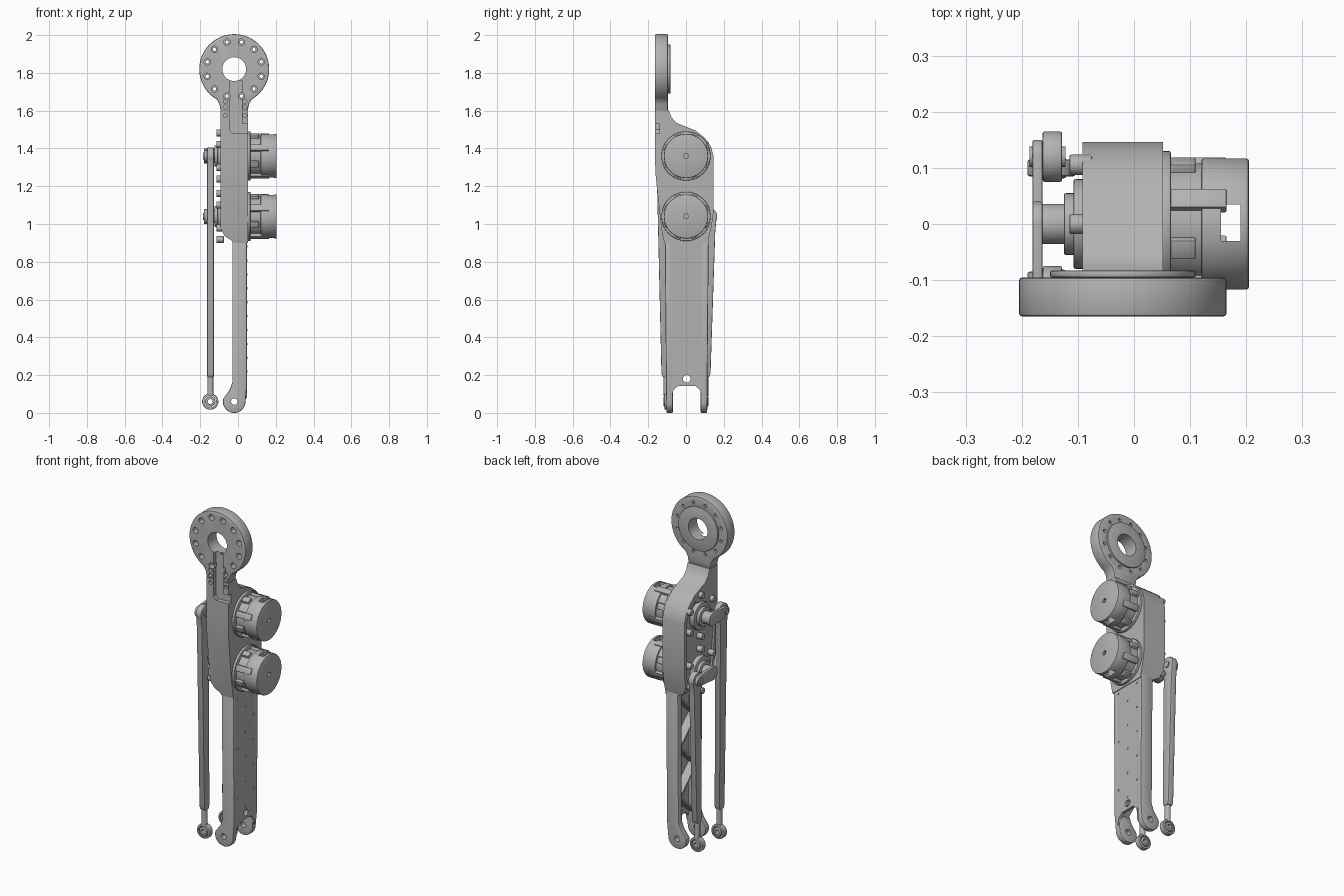
import bpy, bmesh
from math import sin, cos, pi, radians
from mathutils import Vector

if "Cube" in bpy.data.objects:
    bpy.data.objects.remove(bpy.data.objects["Cube"])

grey = bpy.data.materials.new("machined_grey")
grey.use_nodes = True
grey.diffuse_color = (0.45, 0.45, 0.45, 1)
grey.node_tree.nodes["Principled BSDF"].inputs["Base Color"].default_value = (0.45, 0.45, 0.45, 1)


def arc(cx, cy, r, start=0, end=360, n=40):
    """Points on an arc; a full circle leaves out the repeated last point."""
    steps = n if end - start >= 360 else n - 1
    angles = [radians(start + (end - start) * i / steps) for i in range(n)]
    return [(cx + r * cos(a), cy + r * sin(a)) for a in angles]


def apply_mods(ob):
    bpy.context.view_layer.objects.active = ob
    for m in list(ob.modifiers):
        bpy.ops.object.modifier_apply(modifier=m.name)


def prism(name, pts, axis, lo, hi, bevel=0):
    """Extrude a 2D outline along x (y,z points), y (x,z) or z (x,y)."""
    place = {"x": lambda p, d: (d, p[0], p[1]),
             "y": lambda p, d: (p[0], d, p[1]),
             "z": lambda p, d: (p[0], p[1], d)}[axis]
    bm = bmesh.new()
    face = bm.faces.new([bm.verts.new(place(p, lo)) for p in pts])
    ext = bmesh.ops.extrude_face_region(bm, geom=[face])
    move = Vector(place((0, 0), hi - lo))
    bmesh.ops.translate(bm, vec=move, verts=[v for v in ext["geom"] if isinstance(v, bmesh.types.BMVert)])
    bmesh.ops.recalc_face_normals(bm, faces=bm.faces)
    mesh = bpy.data.meshes.new(name)
    bm.to_mesh(mesh)
    bm.free()
    mesh.materials.append(grey)
    ob = bpy.data.objects.new(name, mesh)
    bpy.context.collection.objects.link(ob)
    if bevel:
        mod = ob.modifiers.new("edge", "BEVEL")
        mod.width, mod.segments, mod.angle_limit = bevel, 2, radians(50)
        apply_mods(ob)
    return ob


def disc(name, axis, cx, cy, r, lo, hi, bevel=0, n=40):
    return prism(name, arc(cx, cy, r, n=n), axis, lo, hi, bevel)


def rect(x0, x1, y0, y1):
    return [(x0, y0), (x1, y0), (x1, y1), (x0, y1)]


def cut(targets, cutters):
    for t in targets:
        for c in cutters:
            c.hide_render = True
            mod = t.modifiers.new("cut", "BOOLEAN")
            mod.operation, mod.solver, mod.object = "DIFFERENCE", "EXACT", c
        apply_mods(t)
    for c in cutters:
        bpy.data.objects.remove(c)


CX, RING_Z = -0.02, 1.82          # centre line of arm and height of ring
MOTORS = ((1.36, -1), (1.04, 1))  # height, side of its crank
FRONT, NECK_BACK = -0.165, -0.095

# Mounting ring with neck
outline = arc(CX, RING_Z, 0.185, -60, 240, 60)
outline += [(-0.098, 1.635), (-0.092, 1.6), (0.052, 1.6), (0.058, 1.635)]
ring = prism("mounting_ring", outline, "y", FRONT, NECK_BACK, 0.006)
lip = disc("ring_back_lip", "y", CX, RING_Z, 0.13, NECK_BACK, -0.083, 0.003)
holes = [disc("cutter", "y", CX, RING_Z, 0.063, -0.3, 0.1)]
for x, z in arc(CX, RING_Z, 0.148, 15, 375, 12):
    holes.append(disc("cutter", "y", x, z, 0.017, -0.3, -0.13, n=16))
    holes.append(disc("cutter", "y", x, z, 0.009, -0.14, 0, n=12))
cut([ring, lip], holes)

# Gearbox body
side = [(FRONT, 1.6), (-0.09, 1.6), (-0.077, 1.565), (-0.05, 1.535), (0, 1.515), (0.05, 1.495),
        (0.1, 1.455), (0.132, 1.41), (0.146, 1.36), (0.146, 1.06), (0.136, 0.99), (0.115, 0.9),
        (-0.115, 0.9), (-0.13, 0.97), (-0.16, 1.25), (FRONT, 1.35)]
body = prism("gearbox_body", side, "x", -0.092, 0.052)
recess = [(y * 0.87, 1.2 + (z - 1.2) * 0.87) for y, z in side if z < 1.5]
cut([body], [
    prism("cutter", [(-0.1, 1), (-0.088, 0.97), (-0.07, 0.935), (-0.03, 0.91), (-0.03, 0.8), (-0.1, 0.8)],
          "y", -0.3, 0.3),
    prism("cutter", recess, "x", -0.2, -0.08)])

# Cable groove and small screw holes on the front of the neck
groove = prism("cutter", [(-0.045, 1.76), (-0.045, 1.5), (-0.03, 1.48), (0.1, 1.48), (0.1, 1.53),
                          (0.02, 1.53), (0.02, 1.76)], "y", -0.3, -0.14)
screws = [disc("cutter", "y", x, z, 0.011, -0.3, -0.14, n=12)
          for x in (-0.066, 0.036) for z in (1.575, 1.62, 1.65)]
cut([ring, body], [groove] + screws)

# Lower arm: two flanges, web plate and zigzag ribs
def spread(ob):
    for v in ob.data.vertices:
        v.co.y = 0.004 + v.co.y * (1 + 0.08 * v.co.z)


leg = arc(CX, 0.06, 0.06, 165, 360, 24) + [(0.048, 0.15), (0.048, 0.98), (-0.03, 0.98), (-0.03, 0.16), (-0.045, 0.12)]
for s, label in ((-1, "front"), (1, "back")):
    lo, hi = sorted((s * 0.073, s * 0.108))
    flange = prism(label + "_arm_flange", leg, "y", lo, hi, 0.006)
    cut([flange], [disc("cutter", "y", CX, 0.06, 0.017, -0.3, 0.3, n=20)])
    spread(flange)

web = prism("arm_web", [(-0.08, 0.98), (-0.08, 0.08), (-0.07, 0.12), (-0.045, 0.143), (0.045, 0.143),
                        (0.07, 0.12), (0.08, 0.08), (0.08, 0.98)], "x", 0.032, 0.048)
cut([web], [disc("cutter", "x", 0, 0.18, 0.02, -0.1, 0.1, n=20)])
spread(web)

nodes = [(0.078 * (-1) ** i, 0.88 - 0.147 * i) for i in range(6)]
for (y0, z0), (y1, z1) in zip(nodes, nodes[1:]):
    prism("arm_rib", [(y0, z0 + 0.008), (y0, z0 - 0.008), (y1, z1 - 0.008), (y1, z1 + 0.008)], "x", -0.02, 0.034)
    disc("web_screw", "x", 0.004, (z0 + z1) / 2, 0.006, 0.045, 0.051, n=10)
for i, (y, z) in enumerate(nodes[:5]):
    for s in ((-1, 1) if i % 2 == 0 else (1,)):
        disc("web_screw", "x", 0.004 + s * 0.075, z, 0.006, 0.045, 0.051, n=10)

# Motors, cranks and push rods
for z, s in MOTORS:
    disc("motor_collar", "x", 0, z, 0.13, 0.045, 0.066, 0.004, 64)
    stator = disc("motor_stator", "x", 0, z, 0.108, 0.06, 0.125, n=64)
    bell = disc("motor_bell", "x", 0, z, 0.117, 0.12, 0.205, 0.005, 64)
    cut([bell], [disc("cutter", "x", 0, z, 0.014, 0.19, 0.3, n=6),
                 prism("cutter", rect(0.155, 0.19, -0.03, 0.035), "z", z - 0.2, z + 0.2)])
    for a in range(8):
        tab = prism("motor_tab", rect(-0.018, 0.018, 0.095, 0.122), "x", 0.06, 0.165 if a % 2 else 0.11, 0.003)
        tab.rotation_euler.x = radians(22.5 + 45 * a)
        tab.location.z = z
    # Output side
    disc("output_flange", "x", 0, z, 0.08, -0.108, -0.078, 0.004)
    disc("output_hub", "x", 0, z, 0.055, -0.125, -0.1, 0.003)
    disc("output_shaft", "x", 0, z, 0.036, -0.178, -0.1, 0.003, 32)
    for y, sz in arc(0, z, 0.122, 30, 390, 6):
        disc("mount_screw", "x", y, sz, 0.018, -0.115, -0.075, 0.003, 16)
    # Crank arm joining shaft and push rod
    crank = arc(0, z, 0.04, 90, 270, 16) + arc(0.12, z, 0.03, -90, 90, 16)
    prism("crank", [(s * y, cz) for y, cz in crank], "x", -0.181, -0.163, 0.003)
    disc("crank_pin", "x", s * 0.12, z, 0.018, -0.186, -0.122, n=20)
    # Push rod with a joint at its foot
    rod = arc(0.12, z, 0.045, -25, 205, 28) + [(0.09, z - 0.08), (0.082, 0.21), (0.09, 0.19),
                                              (0.122, 0.19), (0.13, 0.21), (0.155, z - 0.08)]
    prism("push_rod", [(s * y, rz) for y, rz in rod], "x", -0.163, -0.128, 0.004)
    disc("rod_neck", "z", -0.146, s * 0.103, 0.016, 0.09, 0.2, n=20)
    mid = s * 0.1
    eye = disc("rod_eye", "y", -0.147, 0.06, 0.043, mid - 0.015, mid + 0.015, 0.004)
    cut([eye], [disc("cutter", "y", -0.147, 0.06, 0.031, -0.3, 0.3)])
    ball = disc("rod_eye_bush", "y", -0.147, 0.06, 0.027, mid - 0.019, mid + 0.019, 0.006)
    cut([ball], [disc("cutter", "y", -0.147, 0.06, 0.013, -0.3, 0.3, n=20)])

# Smooth round surfaces, keep edges sharp
bpy.ops.object.select_all(action="DESELECT")
for ob in bpy.context.scene.objects:
    if ob.type == "MESH" and grey.name in ob.data.materials:
        ob.select_set(True)
        bpy.context.view_layer.objects.active = ob
bpy.ops.object.shade_smooth_by_angle(angle=radians(30))
